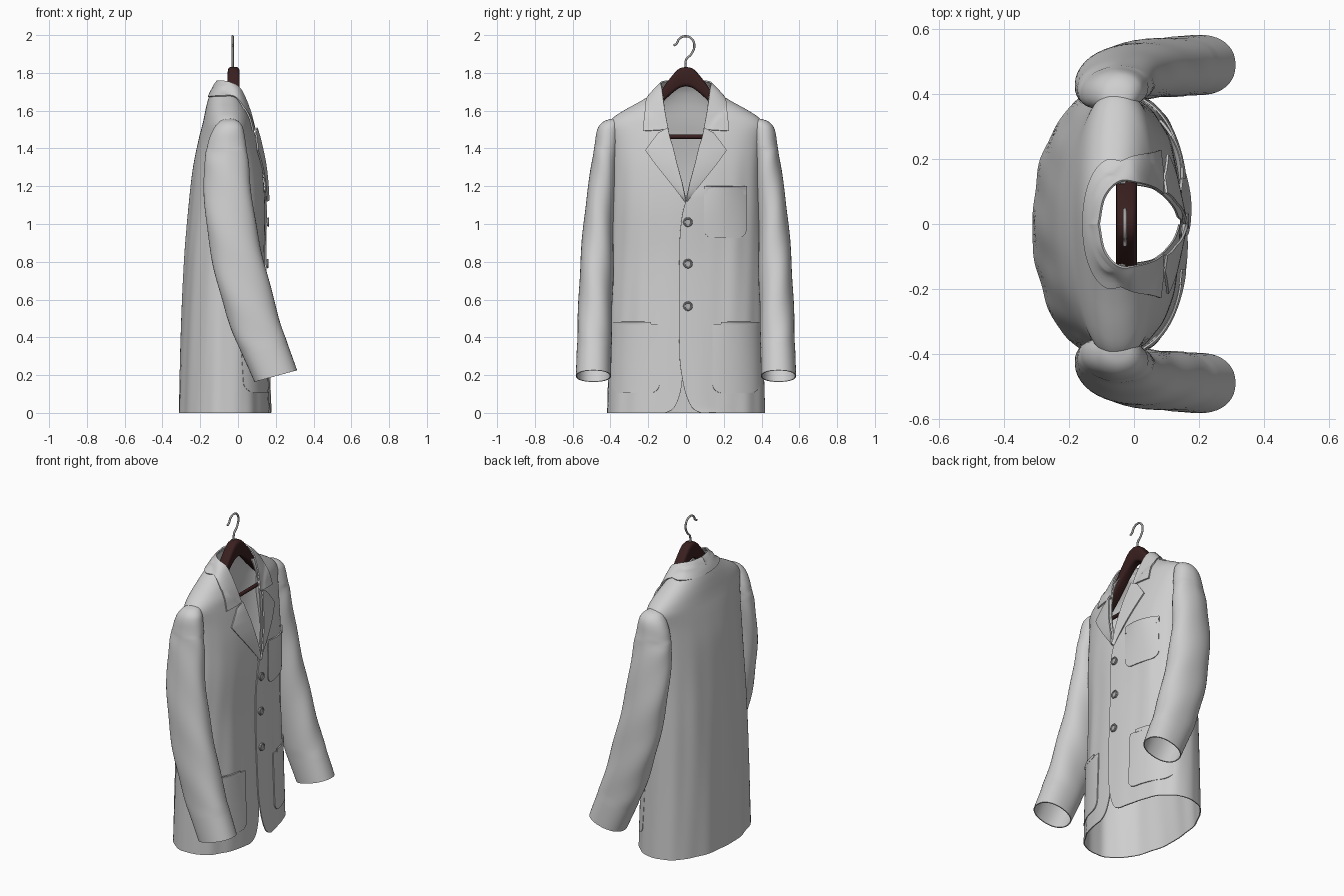
import bpy, math
from math import sin, cos, pi
from mathutils import Vector

if "Cube" in bpy.data.objects:
    bpy.data.objects.remove(bpy.data.objects["Cube"])

def material(name, c):
    m = bpy.data.materials.new(name)
    m.diffuse_color = (*c, 1)
    m.use_nodes = True
    m.node_tree.nodes["Principled BSDF"].inputs["Base Color"].default_value = m.diffuse_color
    return m

CLOTH = material("light grey cloth", (0.62, 0.62, 0.62))
BUTTON = material("button grey", (0.45, 0.45, 0.45))
WOOD = material("dark brown wood", (0.042, 0.014, 0.014))
STEEL = material("steel", (0.38, 0.37, 0.36))
NF, NB = 2.4, 2.05  # roundness of the body cross-section, front and back

def sample(table, t):
    """Smooth interpolation of rows keyed by their first number."""
    k = [r[0] for r in table]
    t = min(max(t, k[0]), k[-1])
    i = max(j for j in range(len(k) - 1) if k[j] <= t)
    h = k[i + 1] - k[i]
    u = (t - k[i]) / h
    def slope(j, c):
        a, b = max(j - 1, 0), min(j + 1, len(k) - 1)
        return (table[b][c] - table[a][c]) / (k[b] - k[a])
    return [(2*u**3 - 3*u*u + 1) * table[i][c] + (u**3 - 2*u*u + u) * h * slope(i, c)
            + (3*u*u - 2*u**3) * table[i+1][c] + (u**3 - u*u) * h * slope(i + 1, c)
            for c in range(1, len(table[0]))]

def grid(name, rows, mat, wrap=False, caps=(), thick=0):
    """Skin a list of equally long point rows."""
    n = len(rows[0])
    faces = []
    for i in range(len(rows) - 1):
        for j in range(n if wrap else n - 1):
            q = (j + 1) % n
            faces.append((i*n + j, i*n + q, (i+1)*n + q, (i+1)*n + j))
    for i in caps:
        faces.append(tuple((i % len(rows)) * n + j for j in range(n)))
    me = bpy.data.meshes.new(name)
    me.from_pydata([tuple(p) for r in rows for p in r], [], faces)
    me.materials.append(mat)
    ob = bpy.data.objects.new(name, me)
    bpy.context.collection.objects.link(ob)
    if thick:
        m = ob.modifiers.new("thickness", 'SOLIDIFY')
        m.thickness, m.offset = thick, 0
    return ob

def dense(rows, k):
    out = []
    for a, b in zip(rows, rows[1:]):
        out += [[p + (q - p) * i / k for p, q in zip(a, b)] for i in range(k)]
    return out + [list(rows[-1])]

def spow(v, e):
    return math.copysign(abs(v) ** e, v)

# Body profile: height, half width, back x, front x
BODY = [(0, .415, -.31, .165), (.4, .405, -.298, .15), (.8, .397, -.28, .137), (1.1, .392, -.257, .14),
        (1.3, .39, -.235, .125), (1.45, .4, -.205, .095), (1.52, .412, -.187, .075), (1.56, .385, -.178, .065),
        (1.6, .325, -.17, .05), (1.65, .235, -.158, .03), (1.7, .155, -.14, .005), (1.73, .135, -.122, -.015)]

def section(z):
    w, b, f = sample(BODY, z)
    return w, (b + f) / 2, (f - b) / 2

def front_x(y, z):
    w, xc, a = section(z)
    return xc + a * max(0, 1 - min(1, abs(y) / w) ** NF) ** (1 / NF)

# Body shell, with each front edge at its own distance from the middle
EDGE_L = [(0, .08), (.012, .05), (.035, .027), (.08, .006), (.15, -.014), (.3, -.034), (.9, -.034), (1.05, -.02),
          (1.14, .004), (1.52, .1), (1.73, .125)]
EDGE_R = [(0, .11), (.012, .08), (.035, .058), (.08, .038), (.15, .022), (.3, .013), (.9, .012), (1.05, .004),
          (1.14, .004), (1.52, .1), (1.73, .125)]
heights = [0, .006, .015, .03, .045, .06, .08, .1, .12, .15] + [.18 + .033*i for i in range(40)] \
    + [1.5 + .0115*i for i in range(21)]
rows = []
for z in heights:
    w, xc, a = section(z)
    ang = [math.asin(spow(sample(e, z)[0] / w, NF / 2)) for e in (EDGE_L, EDGE_R)]
    row = []
    for j in range(141):
        t = j / 140
        th = ang[0] + (2*pi - ang[1] - ang[0]) * t
        n = NF if cos(th) > 0 else NB
        fold = max(0, min(1, (1.5 - z) / .6)) * (.007*sin(10*th + 1.5*z) + .005*sin(17*th - 3*z))
        fold *= min(1, t * 12, (1 - t) * 12)
        x, y = a * spow(cos(th), 2/n), w * spow(sin(th), 2/n)
        lap = .010 * max(0, 1 - t * 25) if z < 1.2 else 0
        row.append((xc + x * (1 + fold * 1.5) + lap, y * (1 + fold * .5), z))
    rows.append(row)
grid("jacket_body", rows, CLOTH, thick=.006)

# Sleeve rings: back x,z, front x,z, inner y, outer y
SLEEVE = [(0, -.065, 1.555, -.04, 1.557, .36, .385), (.5, -.095, 1.54, -.005, 1.545, .355, .43),
          (1, -.118, 1.515, .018, 1.52, .355, .458), (1.4, -.138, 1.48, .028, 1.49, .355, .471),
          (2, -.158, 1.42, .038, 1.43, .358, .48), (3, -.178, 1.28, .055, 1.3, .368, .502),
          (4, -.165, 1.0, .085, 1.04, .383, .538), (5, -.11, .7, .145, .76, .388, .56),
          (6, -.03, .44, .225, .47, .395, .571), (7, .09, .165, .31, .225, .4, .58)]
for s, side in ((1, "left"), (-1, "right")):
    rows = []
    for i in range(71):
        xb, zb, xf, zf, yi, yo = sample(SLEEVE, i / 10)
        skew = .022 * max(0, 1 - abs(i - 25) / 25)
        ring = []
        for j in range(40):
            t = 2 * pi * j / 40
            c, d = spow(cos(t), .9), spow(sin(t), .9)
            r = 1 + .02 * sin(i * .5 + 3*t) * (22 < i < 64)
            ring.append(((xb+xf)/2 + (xf-xb)/2 * c * r,
                         s * ((yi+yo)/2 + (yo-yi)/2 * d * r + skew * min(0, c)),
                         (zb+zf)/2 + (zf-zb)/2 * c))
        rows.append(ring)
    grid(side + "_sleeve", rows, CLOTH, wrap=True, caps=(0,), thick=.006)

    # Lapel: fold y,z and outer y,z, laid on the chest
    lap = dense([(.0, 1.125, .004, 1.12), (.02, 1.22, .085, 1.22), (.05, 1.33, .165, 1.32),
                 (.066, 1.4, .215, 1.39), (.085, 1.46, .18, 1.438), (.096, 1.51, .145, 1.482)], 6)
    rows = []
    for yi, zi, yo, zo in lap:
        row = []
        for j in range(11):
            u = j / 10
            y, z = yi + (yo - yi) * u, zi + (zo - zi) * u
            row.append((front_x(y, z) + .012 + .012 * (1 - u), s * y, z))
        rows.append(row)
    grid(side + "_lapel", rows, CLOTH, thick=.008)

    # Collar half: fold line x,y,z and outer edge x,y,z from the tip to the nape
    col = [(0, .09, .093, 1.5, .075, .228, 1.492), (1, .06, .113, 1.61, .04, .218, 1.595),
           (2, .012, .127, 1.715, -.015, .203, 1.672), (3, -.045, .13, 1.75, -.085, .16, 1.677),
           (4, -.09, .083, 1.757, -.137, .085, 1.674), (5, -.108, 0, 1.758, -.152, 0, 1.672)]
    rows = []
    for i in range(41):
        p = sample(col, i / 8)
        if i == 40:
            p[1] = p[4] = 0
        row = []
        for j in range(11):
            u = j / 10
            x, y, z = (p[k] + (p[k+3] - p[k]) * u for k in range(3))
            z += .012 * sin(pi * u) * min(1, i / 16)
            # keep the collar outside the body
            w, xc, a = section(z)
            n = NF if x > xc else NB
            r = ((abs(x - xc) / a) ** n + (abs(y) / w) ** n) ** (1 / n)
            if r < 1.06 and z < 1.73:
                k = min(1, max(0, (i - 10) / 8))
                fx = max(x, front_x(y, z) + .012)
                x, y = fx + (xc + (x - xc) * 1.06 / r - fx) * k, y * (1 + (1.06 / r - 1) * k)
            row.append((x, s * y, z))
        rows.append(row)
    grid(side + "_collar", rows, CLOTH, thick=.008)

def patch(name, y0, y1, z0, z1, lift, bulge=0, corner=.05):
    """Thin cloth plate on the chest with rounded lower corners."""
    rows = []
    for i in range(25):
        v = i / 24
        z = z0 + (z1 - z0) * v ** 1.4
        d = max(0, corner - (z - z0))
        cut = corner - math.sqrt(max(0, corner**2 - d*d))
        row = []
        for j in range(21):
            u = j / 20
            y = y0 + cut + (y1 - y0 - 2*cut) * u
            row.append((front_x(y, z) + lift + bulge * v**3 * sin(pi * u), y, z))
        rows.append(row)
    grid(name, rows, CLOTH, thick=.006)

# Pockets with their welts
patch("chest_pocket", .095, .32, .925, 1.2, .007, .018)
patch("chest_pocket_band", .095, .32, 1.155, 1.2, .010, .018, .001)
for s, side in ((1, "left"), (-1, "right")):
    a, b = sorted((s * .14, s * .39))
    patch(side + "_hip_pocket", a, b, .105, .47, .006, .006)
    a, b = sorted((s * .185, s * .39))
    patch(side + "_hip_welt", a, b, .462, .482, .012, .004, .001)

# Buttons: disc with a raised rim
for i, z in enumerate((1.01, .79, .565)):
    x = front_x(0, z) + .014
    bpy.ops.mesh.primitive_cylinder_add(vertices=32, radius=.021, depth=.012, location=(x, .01, z), rotation=(0, pi/2, 0))
    disc = bpy.context.object
    bpy.ops.mesh.primitive_torus_add(major_radius=.02, minor_radius=.005, major_segments=32, minor_segments=8,
                                     location=(x + .006, .01, z), rotation=(0, pi/2, 0))
    rim = bpy.context.object
    for ob, nm in ((disc, "button"), (rim, "button_rim")):
        ob.name = f"{nm}_{i+1}"
        ob.data.materials.append(BUTTON)

# Wooden hanger: distance from middle, top z, bottom z
ARM = [(0, 1.832, 1.73), (.04, 1.82, 1.717), (.1, 1.752, 1.668), (.14, 1.695, 1.625), (.24, 1.59, 1.53), (.33, 1.51, 1.46)]
rows = []
for i in range(-24, 25):
    y = .33 * i / 24
    t, b = sample(ARM, abs(y))
    rows.append([(-.023 + .032 * spow(cos(q), .5), y, (t+b)/2 + (t-b)/2 * spow(sin(q), .5))
                 for q in (2*pi*k/24 for k in range(24))])
grid("hanger", rows, WOOD, wrap=True, caps=(0, -1))
bpy.ops.mesh.primitive_cylinder_add(vertices=20, radius=.011, depth=.6, location=(-.023, 0, 1.462), rotation=(pi/2, 0, 0))
bpy.context.object.name = "hanger_bar"
bpy.context.object.data.materials.append(WOOD)

# Steel hook
cu = bpy.data.curves.new("hook", 'CURVE')
cu.dimensions, cu.bevel_depth, cu.bevel_resolution, cu.use_fill_caps = '3D', .006, 3, True
pts = [(0, 1.81), (0, 1.868), (.028, 1.9), (.044, 1.94), (.032, 1.978), (0, 1.994), (-.036, 1.98), (-.05, 1.955), (-.066, 1.945)]
sp = cu.splines.new('BEZIER')
sp.bezier_points.add(len(pts) - 1)
for bp, (y, z) in zip(sp.bezier_points, pts):
    bp.co = Vector((-.028, y, z))
    bp.handle_left_type = bp.handle_right_type = 'AUTO'
cu.materials.append(STEEL)
bpy.context.collection.objects.link(bpy.data.objects.new("hook", cu))

# Apply thickness and smooth everything
bpy.ops.object.select_all(action='SELECT')
bpy.context.view_layer.objects.active = bpy.data.objects["hook"]
bpy.ops.object.convert(target='MESH')
bpy.ops.object.select_all(action='SELECT')
bpy.ops.object.shade_smooth_by_angle(angle=math.radians(40))
